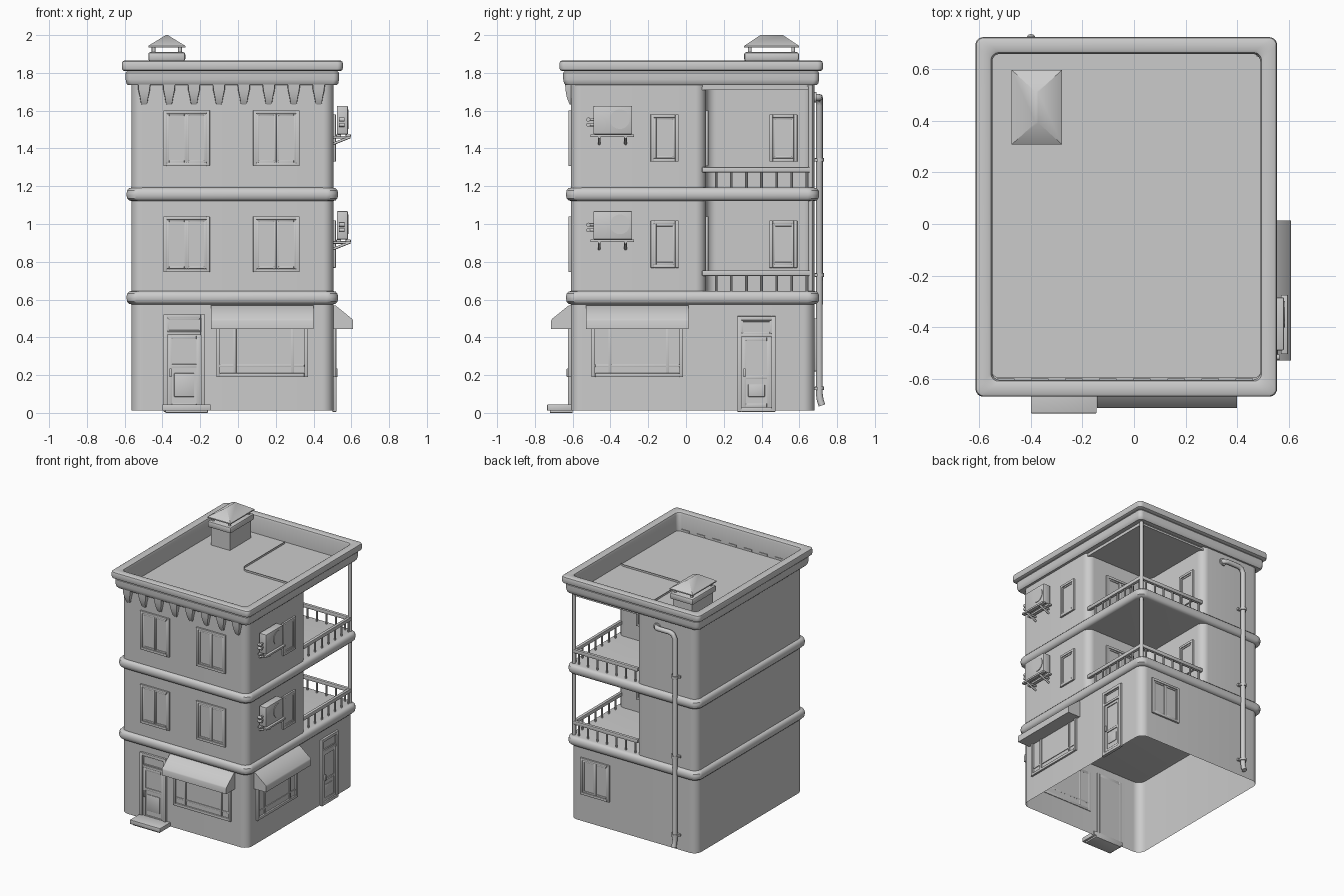
import bpy, bmesh, math
from mathutils import Matrix, Vector

cube = bpy.data.objects.get("Cube")
if cube:
    bpy.data.objects.remove(cube, do_unlink=True)

grey = bpy.data.materials.new("plain_grey")
grey.use_nodes = True
grey.diffuse_color = (0.6, 0.6, 0.6, 1)
for node in grey.node_tree.nodes:
    if node.type == 'BSDF_PRINCIPLED':
        node.inputs["Base Color"].default_value = grey.diffuse_color
parts = []

# Wall frames: local x runs along the wall, local -y points outward
def wall(x, y, degrees):
    return Matrix.Translation((x, y, 0)) @ Matrix.Rotation(math.radians(degrees), 4, 'Z')

X0, X1, Y0, Y1 = -0.565, 0.505, -0.61, 0.68
RX, RY = -0.05, 0.105
FRONT, RIGHT, BACK = wall(0, Y0, 0), wall(X1, 0, 90), wall(0, Y1, 180)
RECESS_SIDE, RECESS_BACK = wall(RX, 0, 90), wall(0, RY, 180)
WORLD = Matrix.Identity(4)


def finish(name, bm, matrix=WORLD):
    bmesh.ops.recalc_face_normals(bm, faces=bm.faces)
    bm.transform(matrix)
    mesh = bpy.data.meshes.new(name)
    bm.to_mesh(mesh)
    bm.free()
    mesh.materials.append(grey)
    obj = bpy.data.objects.new(name, mesh)
    bpy.context.collection.objects.link(obj)
    parts.append(obj)
    return obj


def boxes(name, sizes, matrix=WORLD, bevel=0.0):
    """Boxes given as along, up and outward ranges on a wall."""
    bm = bmesh.new()
    for u0, u1, v0, v1, n0, n1 in sizes:
        m = Matrix.Translation(((u0 + u1) / 2, -(n0 + n1) / 2, (v0 + v1) / 2))
        bmesh.ops.create_cube(bm, size=1, matrix=m @ Matrix.Diagonal((u1 - u0, n1 - n0, v1 - v0, 1)))
    if bevel:
        bmesh.ops.bevel(bm, geom=list(bm.edges), offset=bevel, segments=2,
                        profile=0.5, affect='EDGES', clamp_overlap=True)
    return finish(name, bm, matrix)


def rods(name, spans, radius, matrix=WORLD, sides=12):
    bm = bmesh.new()
    for p, q in spans:
        p, q = Vector(p), Vector(q)
        turn = (q - p).to_track_quat('Z', 'Y').to_matrix().to_4x4()
        bmesh.ops.create_cone(bm, cap_ends=True, segments=sides, radius1=radius, radius2=radius,
                              depth=(q - p).length, matrix=Matrix.Translation((p + q) / 2) @ turn)
    return finish(name, bm, matrix)


def loft(name, rings, caps=True, matrix=WORLD):
    bm = bmesh.new()
    loops = [[bm.verts.new(p) for p in ring] for ring in rings]
    for a, b in zip(loops, loops[1:]):
        for i in range(len(a)):
            j = (i + 1) % len(a)
            bm.faces.new((a[i], a[j], b[j], b[i]))
    if caps:
        bm.faces.new(loops[0])
        bm.faces.new(loops[-1])
    return finish(name, bm, matrix)


def rounded(corners, z, r, steps=8):
    """Outline with each right-angled corner filleted."""
    pts = []
    for i, c in enumerate(corners):
        c, a, b = Vector(c), Vector(corners[i - 1]), Vector(corners[(i + 1) % len(corners)])
        d1, d2 = (a - c).normalized(), (b - c).normalized()
        mid = c + (d1 + d2) * r
        for k in range(steps + 1):
            t = math.pi / 2 * k / steps
            p = mid - (d2 * math.cos(t) + d1 * math.sin(t)) * r
            pts.append((p.x, p.y, z))
    return pts


def rect(off, x0=X0, x1=X1, y0=Y0, y1=Y1):
    return [(x0 - off, y0 - off), (x1 + off, y0 - off), (x1 + off, y1 + off), (x0 - off, y1 + off)]


def frame(u0, u1, v0, v1, t, n):
    return [(u0, u0 + t, v0, v1, -0.005, n), (u1 - t, u1, v0, v1, -0.005, n),
            (u0 + t, u1 - t, v0, v0 + t, -0.005, n), (u0 + t, u1 - t, v1 - t, v1, -0.005, n)]


# Walls: open-bottomed ground floor, upper floors with a corner cut out for balconies
loft("ground_floor_walls", [rounded(rect(0), z, 0.06) for z in (0.013, 0.6)], caps=False)
plan = [(X0, Y0), (X1, Y0), (X1, RY), (RX, RY), (RX, Y1), (X0, Y1)]
loft("upper_floor_walls", [rounded(plan, z, 0.055) for z in (0.6, 1.74)], caps=False)

# Rounded floor bands
band = [(0, 0), (0.012, 0.003), (0.022, 0.014), (0.025, 0.03)]
band += [(off, 0.07 - z) for off, z in reversed(band)]
for label, base in (("first", 0.575), ("second", 1.122)):
    loft(label + "_floor_band", [rounded(rect(off), base + z, 0.06) for off, z in band])

# Cornice, parapet and roof deck
profile = [(-0.015, 1.735), (0.018, 1.735), (0.026, 1.745), (0.03, 1.765), (0.03, 1.8), (0.022, 1.81),
           (0.038, 1.81), (0.047, 1.815), (0.05, 1.825), (0.05, 1.85), (0.047, 1.86), (0.038, 1.865),
           (0, 1.865), (-0.01, 1.86), (-0.015, 1.845), (-0.015, 1.715)]
loft("cornice", [rounded(rect(off, y0=-0.62, y1=0.675), z, 0.03) for off, z in profile], caps=False)
loft("roof_deck", [rounded(rect(-0.012), z, 0.03) for z in (1.71, 1.725)])

# Corbels under the front cornice
taper = [(0.034, 0.03, 1.74), (0.032, 0.028, 1.71), (0.024, 0.022, 1.675), (0.018, 0.01, 1.64), (0.012, 0.004, 1.632)]
for i in range(8):
    c = -0.497 + i * 0.132
    loft("corbel", [[(c - w, 0.01, z), (c + w, 0.01, z), (c + w * 0.9, -n, z), (c - w * 0.9, -n, z)]
                    for w, n, z in taper], matrix=FRONT)


# Windows
def window(name, u, v, w, h, matrix, sashes=1):
    u0, u1, t = u - w / 2, u + w / 2, 0.018
    bars = frame(u0, u1, v, v + h, t, 0.013)
    step = (w - 2 * t) / sashes
    for k in range(sashes):
        a = u0 + t + k * step
        bars += frame(a, a + step, v + t, v + h - t, 0.012, 0.008)
    boxes(name + "_frame", bars, matrix, 0.002)
    boxes(name + "_glass", [(u0 + t, u1 - t, v + t, v + h - t, -0.003, 0.003)], matrix)


for rise in (0, 0.562):
    for u in (-0.272, 0.203):
        window("front_window", u, 0.745 + rise, 0.245, 0.295, FRONT, 2)
    window("side_window", -0.113, 0.768 + rise, 0.148, 0.25, RIGHT)
    window("balcony_side_window", 0.515, 0.768 + rise, 0.148, 0.25, RECESS_SIDE)
    window("balcony_back_window", -0.22, 0.745 + rise, 0.245, 0.295, RECESS_BACK, 2)
window("rear_window", -0.29, 0.22, 0.245, 0.28, BACK, 2)


# Doors
def door(name, u0, u1, top, matrix, glazed):
    t, sill = 0.022, 0.006
    a, b = u0 + t, u1 - t
    bars = frame(u0, u1, sill, top, t, 0.016)
    bars.append((a, b, top - 0.11, top - 0.092, -0.005, 0.014))
    bars += frame(a, b, top - 0.092, top - t, 0.008, 0.008)
    boxes(name + "_frame", bars, matrix, 0.002)
    split = 0.24 if glazed else 0.18
    leaf = frame(a + 0.004, b - 0.004, 0.03, top - 0.112, 0.02, 0.009)
    leaf.append((a + 0.02, b - 0.02, split, split + 0.018, -0.005, 0.009))
    leaf.append((a + 0.035, b - 0.035, 0.085, split - 0.03, -0.005, 0.007))
    boxes(name + "_leaf", leaf, matrix, 0.002)
    boxes(name + "_panel", [(a, b, sill, top - t, -0.006, 0.003)], matrix)
    boxes(name + "_handle", [(a + 0.01, a + 0.022, 0.19, 0.235, 0.005, 0.022)], matrix, 0.003)


door("front_door", -0.395, -0.175, 0.522, FRONT, True)
door("side_door", 0.272, 0.474, 0.512, RIGHT, False)
boxes("front_step", [(-0.4, -0.145, 0.012, 0.044, -0.01, 0.125), (-0.385, -0.16, 0, 0.014, -0.01, 0.11)], FRONT, 0.003)


# Shop windows with awnings
def shopfront(name, u, matrix):
    u0, u1, v0, v1 = u - 0.243, u + 0.243, 0.19, 0.5
    bars = frame(u0, u1, v0, v1, 0.02, 0.014)
    for m in (u - 0.145, u + 0.16):
        bars.append((m - 0.008, m + 0.008, v0 + 0.02, v1 - 0.02, -0.005, 0.009))
    bars.append((u0 + 0.02, u1 - 0.02, 0.243, 0.256, -0.005, 0.007))
    boxes(name + "_frame", bars, matrix, 0.002)
    boxes(name + "_glass", [(u0 + 0.02, u1 - 0.02, v0, v1, -0.004, 0.002)], matrix)
    side = [(0, 0.57), (0.012, 0.568), (0.1, 0.497), (0.104, 0.488), (0.104, 0.445), (0, 0.445)]
    loft(name + "_awning", [[(u + s * 0.272, -n, v) for n, v in side] for s in (-1, 1)], matrix=matrix)


shopfront("front_shop", 0.128, FRONT)
shopfront("side_shop", -0.258, RIGHT)

# Air conditioners on brackets
for rise in (0, 0.557):
    z = 0.918 + rise
    boxes("air_conditioner", [(-0.49, -0.285, z, z + 0.15, 0.018, 0.077)], RIGHT, 0.005)
    boxes("air_conditioner_shelf", [(-0.505, -0.275, z - 0.014, z, 0.065, 0.092),
                                    (-0.505, -0.275, z - 0.014, z, 0.015, 0.04)], RIGHT, 0.002)
    rods("air_conditioner_fan", [((-0.35, -0.07, z + 0.08), (-0.35, -0.081, z + 0.08))], 0.052, RIGHT, 32)
    arms = []
    for u in (-0.46, -0.32):
        arms += [((u, 0, z - 0.016), (u, -0.09, z - 0.016)), ((u, 0, z - 0.05), (u, -0.085, z - 0.016))]
    rods("air_conditioner_bracket", arms, 0.007, RIGHT)
    rods("air_conditioner_valve", [((-0.525, -0.045, z + v), (-0.485, -0.045, z + v)) for v in (0.05, 0.078)], 0.008, RIGHT)
    rods("valve_knob", [((-0.517, -0.03, z + v), (-0.517, -0.06, z + v)) for v in (0.05, 0.078)], 0.011, RIGHT)

# Balcony railings and corner posts
px, py = 0.485, 0.66
for floor, top in ((0.645, 1.125), (1.192, 1.737)):
    rods("balcony_post", [((px, py, floor), (px, py, top))], 0.013)
    z = floor + 0.095
    boxes("balcony_rail", [(px - 0.012, px + 0.012, z - 0.014, z + 0.014, -py, -RY + 0.02),
                           (RX - 0.01, px, z - 0.014, z + 0.014, -py - 0.012, -py + 0.012)], bevel=0.004)
    bars = [(px, py - 0.08 * k - 0.02) for k in range(7)] + [(px - 0.08 * k - 0.04, py) for k in range(7)]
    rods("balcony_balusters", [((x, y, floor - 0.005), (x, y, z)) for x, y in bars], 0.007, sides=8)

# Drainpipe on the back wall
path = [(-0.235, 0.67, 1.67), (-0.235, 0.69, 1.67), (-0.245, 0.703, 1.67), (-0.26, 0.706, 1.67), (-0.36, 0.706, 1.67),
        (-0.385, 0.706, 1.66), (-0.4, 0.706, 1.63), (-0.4, 0.706, 0.1), (-0.4, 0.71, 0.07), (-0.4, 0.72, 0.04)]
curve = bpy.data.curves.new("drainpipe_path", 'CURVE')
curve.dimensions = '3D'
curve.bevel_depth, curve.bevel_resolution, curve.use_fill_caps = 0.018, 4, True
spline = curve.splines.new('POLY')
spline.points.add(len(path) - 1)
for point, co in zip(spline.points, path):
    point.co = (*co, 1)
helper = bpy.data.objects.new("drainpipe_path", curve)
bpy.context.collection.objects.link(helper)
bm = bmesh.new()
bm.from_mesh(helper.to_mesh())
helper.to_mesh_clear()
bpy.data.objects.remove(helper, do_unlink=True)
finish("drainpipe", bm)
rods("drainpipe_clamps", [((-0.4, 0.706, z - 0.01), (-0.4, 0.706, z + 0.01)) for z in (0.13, 0.73, 1.34)], 0.024)
boxes("clamp_plates", [(0.365, 0.435, z - 0.008, z + 0.008, -0.01, 0.015) for z in (0.13, 0.73, 1.34)], BACK)
rods("drainpipe_flange", [((-0.235, 0.675, 1.67), (-0.235, 0.69, 1.67))], 0.028, sides=20)

# Chimney with a hipped cap on posts
cx, cy, hx, hy = -0.377, 0.453, 0.098, 0.145
boxes("chimney_stack", [(cx - 0.08, cx + 0.08, 1.715, 1.9, -cy - 0.127, -cy + 0.127)])
boxes("chimney_rim", [(cx - hx, cx + hx, 1.862, 1.91, -cy - hy, -cy + hy)], bevel=0.012)
rods("chimney_posts", [((cx + a * 0.07, cy + b * 0.115, 1.9), (cx + a * 0.07, cy + b * 0.115, 1.95))
                       for a in (-1, 1) for b in (-1, 1)], 0.01)
signs = [(-1, -1), (1, -1), (1, 1), (-1, 1)]
loft("chimney_cap", [[(cx + a * w, cy + b * d, z) for a, b in signs]
                     for w, d, z in ((hx, hy, 1.935), (hx, hy, 1.943), (0.005, 0.06, 2.0))])

# Smooth rounded surfaces while keeping hard edges
bpy.ops.object.select_all(action='DESELECT')
for obj in parts:
    obj.select_set(True)
bpy.context.view_layer.objects.active = parts[0]
bpy.ops.object.shade_smooth_by_angle(angle=math.radians(35))
